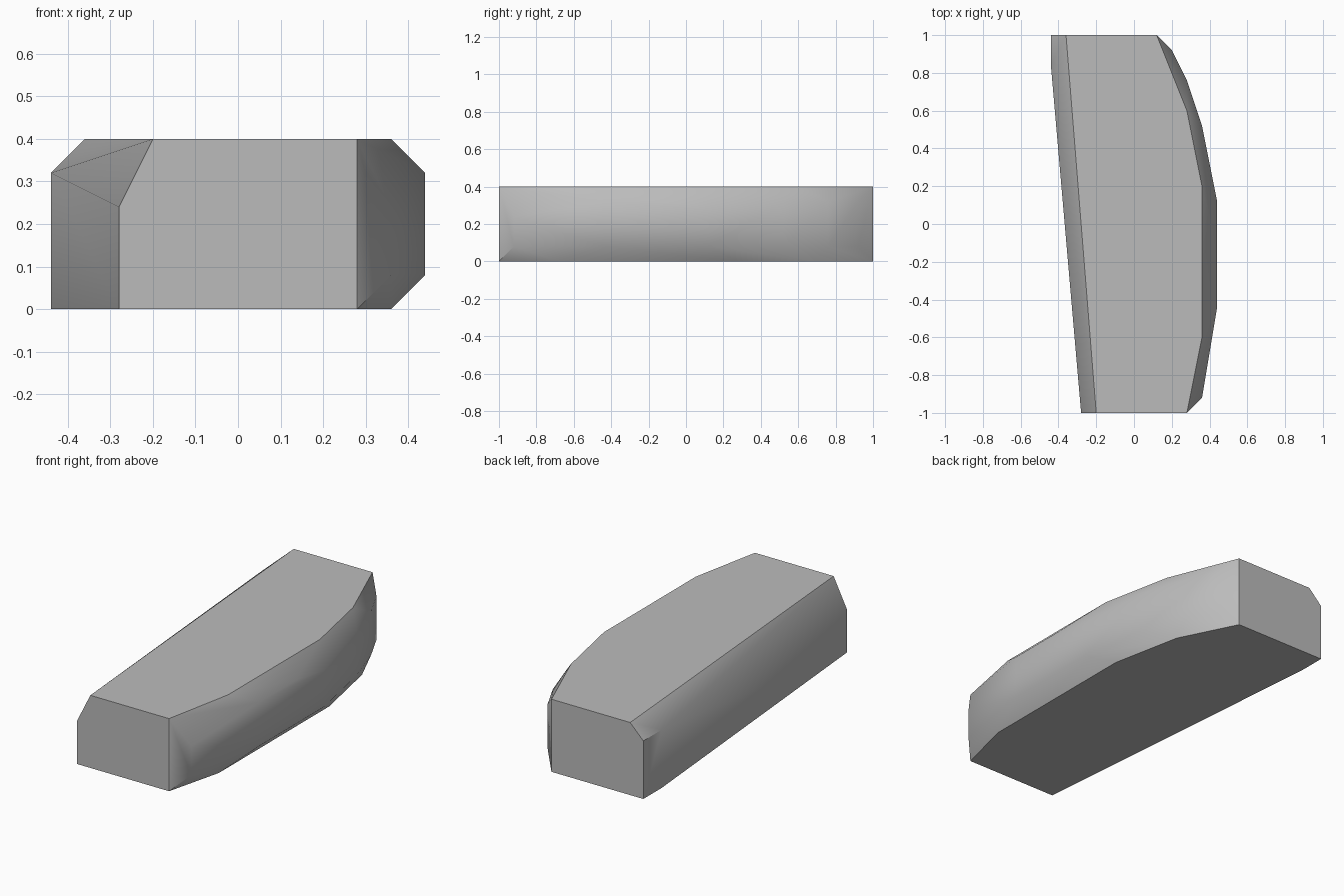
import bpy
import bmesh
from math import radians

default_cube = bpy.data.objects.get("Cube")
if default_cube:
    bpy.data.objects.remove(default_cube, do_unlink=True)

BOTTOM, TOP = 0.0, 0.4
LOWER, UPPER = 0.08, 0.32

# Flat underside and flat top outlines (x, y)
bottom_outline = [(-0.28, -1), (0.28, -1), (0.36, -0.68), (0.36, 0.28),
                  (0.28, 0.68), (0.12, 1), (-0.44, 1), (-0.44, 0.84)]
top_outline = [(-0.2, -1), (0.28, -1), (0.36, -0.6), (0.36, 0.2),
               (0.28, 0.6), (0.12, 1), (-0.36, 1)]

# Bulging side: vertical edges (x, y, upper height)
bulge_edges = [(0.36, -0.92, 0.24), (0.44, -0.44, UPPER), (0.44, -0.12, UPPER),
               (0.44, 0.12, 0.28), (0.36, 0.52, UPPER), (0.28, 0.76, UPPER),
               (0.2, 0.92, UPPER)]

# Shoulder under the long chamfer on the straight side
shoulder = [(-0.28, -1, 0.24), (-0.44, 0.84, UPPER), (-0.44, 1, UPPER)]

points = [(x, y, BOTTOM) for x, y in bottom_outline]
points += [(x, y, TOP) for x, y in top_outline]
for x, y, height in bulge_edges:
    points += [(x, y, LOWER), (x, y, height)]
points += shoulder


def make_material(name, value):
    material = bpy.data.materials.new(name)
    material.use_nodes = True
    colour = (value, value, value, 1.0)
    material.diffuse_color = colour
    for node in material.node_tree.nodes:
        if node.type == "BSDF_PRINCIPLED":
            node.inputs["Base Color"].default_value = colour
    return material


def make_hull(name, coordinates, material):
    bm = bmesh.new()
    for co in coordinates:
        bm.verts.new(co)
    hull = bmesh.ops.convex_hull(bm, input=bm.verts[:])
    loose = {v for v in hull["geom_interior"] + hull["geom_unused"]
             if isinstance(v, bmesh.types.BMVert)}
    bmesh.ops.delete(bm, geom=list(loose), context="VERTS")
    # Merge coplanar triangles into clean facets
    bmesh.ops.dissolve_limit(bm, angle_limit=radians(0.5),
                             verts=bm.verts[:], edges=bm.edges[:])
    bmesh.ops.recalc_face_normals(bm, faces=bm.faces[:])
    mesh = bpy.data.meshes.new(name)
    bm.to_mesh(mesh)
    bm.free()
    mesh.materials.append(material)
    obj = bpy.data.objects.new(name, mesh)
    bpy.context.collection.objects.link(obj)
    return obj


# Solid chamfered block with one curved side
block = make_hull("curved_block", points, make_material("light grey", 0.5))
bpy.ops.object.select_all(action="DESELECT")
block.select_set(True)
bpy.context.view_layer.objects.active = block
bpy.ops.object.shade_smooth_by_angle(angle=radians(40))
